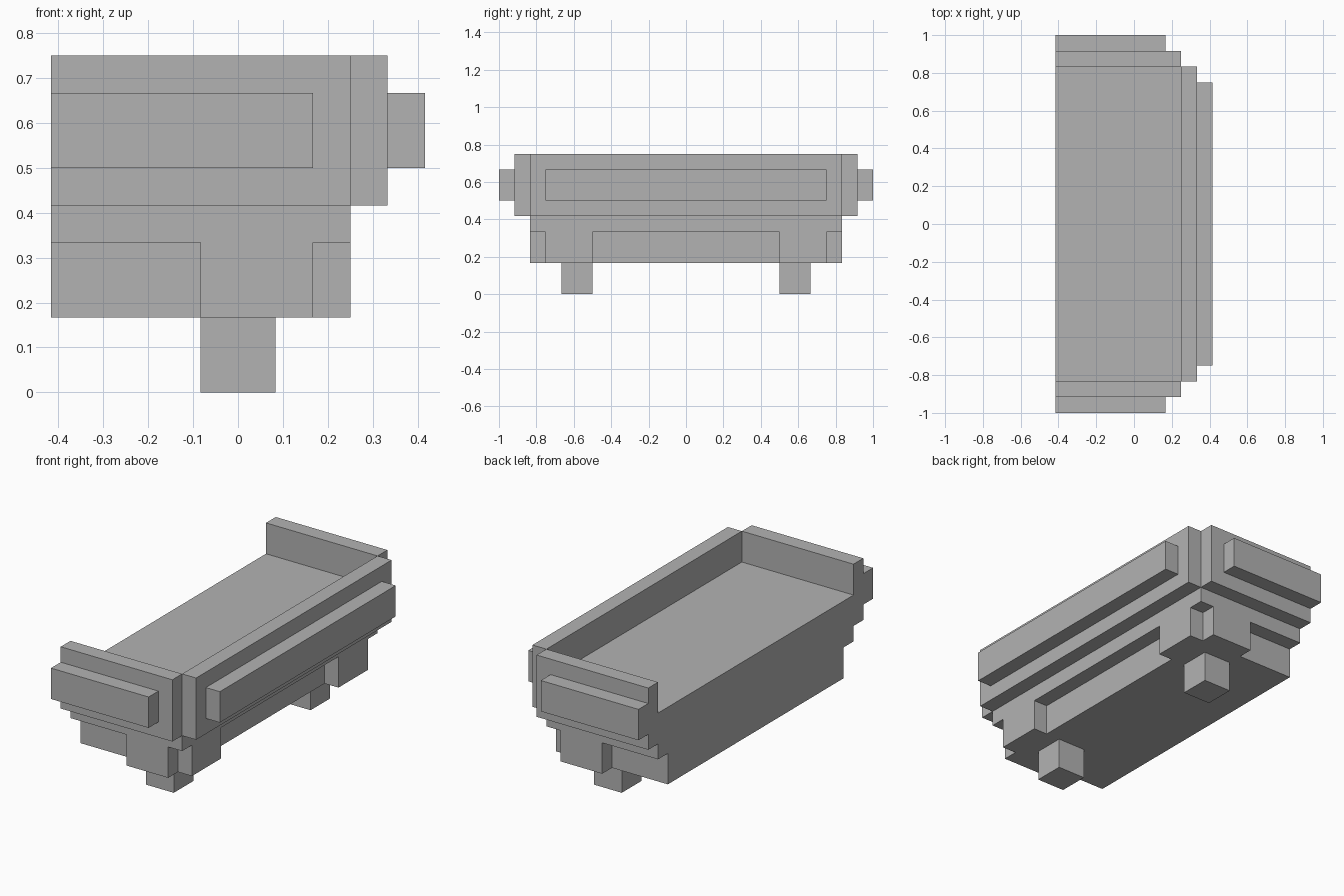
import bpy
from mathutils import Matrix, Vector

if "Cube" in bpy.data.objects:
    bpy.data.objects.remove(bpy.data.objects["Cube"], do_unlink=True)

U = 1 / 12  # block module

grey = bpy.data.materials.new("plain grey")
grey.use_nodes = True
colour = (0.45, 0.45, 0.45, 1)
grey.diffuse_color = colour
grey.node_tree.nodes["Principled BSDF"].inputs["Base Color"].default_value = colour


def block(name, x, y, z):
    """Box spanning the given module ranges on each axis."""
    bpy.ops.mesh.primitive_cube_add(size=1)
    ob = bpy.context.object
    ob.name = name
    spans = (x, y, z)
    centre = Vector([(a + b) / 2 * U for a, b in spans])
    size = Vector([(b - a) * U for a, b in spans])
    ob.data.transform(Matrix.Translation(centre) @ Matrix.Diagonal(size.to_4d()))
    ob.data.materials.append(grey)
    return ob


def mirrored_pair(name, x, y, z):
    """One box at the back and its mirror at the front."""
    block("back_" + name, x, y, z)
    block("front_" + name, x, (-y[1], -y[0]), z)


# Seat deck and recessed base
block("deck", (-5, 3), (-10, 10), (4, 7))
block("base", (-5, 2), (-9, 9), (2, 4))

# Long side wall with its raised rail
block("side_wall", (3, 4), (-10, 10), (5, 9))
block("side_rail", (4, 5), (-9, 9), (6, 8))

# End walls with raised rails
mirrored_pair("end_wall", (-5, 3), (10, 11), (5, 9))
mirrored_pair("end_rail", (-5, 2), (11, 12), (6, 8))

# Corner brackets and feet
mirrored_pair("end_bracket", (-1, 2), (9, 10), (2, 4))
mirrored_pair("side_bracket", (2, 3), (6, 9), (2, 4))
mirrored_pair("foot", (-1, 1), (6, 8), (0, 2))
